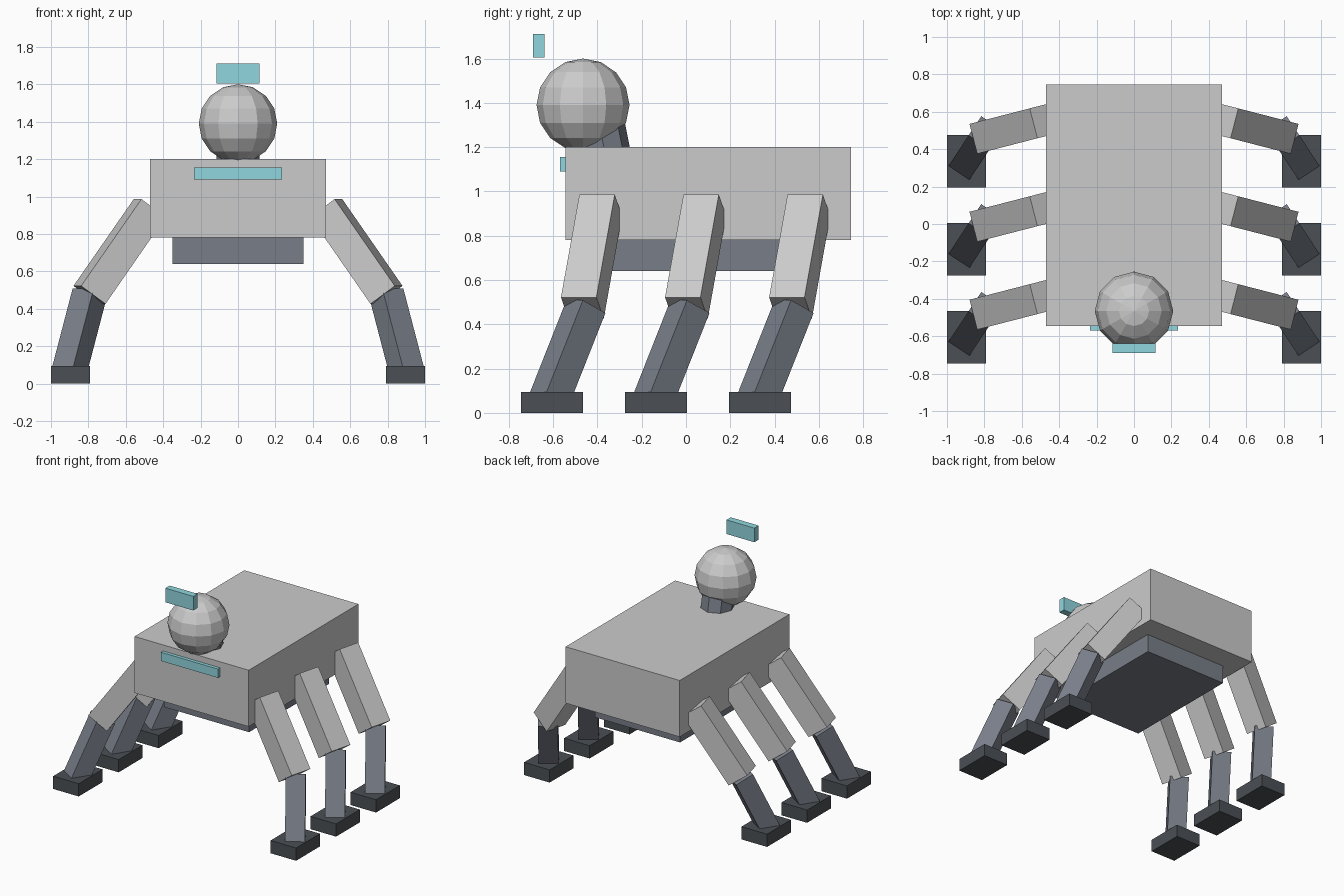
import bpy, math
from mathutils import Matrix, Vector

if "Cube" in bpy.data.objects:
    bpy.data.objects.remove(bpy.data.objects["Cube"])


def material(name, rgb):
    m = bpy.data.materials.new(name)
    m.diffuse_color = (*rgb, 1)
    m.use_nodes = True
    m.node_tree.nodes["Principled BSDF"].inputs["Base Color"].default_value = m.diffuse_color
    return m


teal = material("teal_glow", (0.28, 0.68, 0.74))
slate = material("slate_grey", (0.19, 0.21, 0.25))
dark = material("dark_grey", (0.07, 0.08, 0.09))


def finish(name, mat=None):
    ob = bpy.context.object
    ob.name = name
    if mat:
        ob.data.materials.append(mat)
    return ob


def box(name, lo, hi, mat=None):
    lo, hi = Vector(lo), Vector(hi)
    bpy.ops.mesh.primitive_cube_add(size=1)
    ob = finish(name, mat)
    ob.data.transform(Matrix.Diagonal((*(hi - lo), 1)))
    ob.location = (lo + hi) / 2
    return ob


def along(a, b):
    """Frame with z running from a to b and a level x axis."""
    z = (b - a).normalized()
    x = Vector((0, 0, 1)).cross(z).normalized()
    rot = Matrix((x, z.cross(x), z)).transposed().to_4x4()
    return Matrix.Translation((a + b) / 2) @ rot


def limb(name, a, b, width, mat=None):
    a, b = Vector(a), Vector(b)
    bpy.ops.mesh.primitive_cube_add(size=1)
    ob = finish(name, mat)
    ob.data.transform(Matrix.Diagonal((width, width, (b - a).length, 1)))
    ob.matrix_world = along(a, b)
    return ob


# Body and belly plate
box("body", (-0.47, -0.545, 0.78), (0.47, 0.745, 1.2))
box("belly_plate", (-0.35, -0.37, 0.64), (0.35, 0.57, 0.80), slate)

# Tilted neck and faceted head
n0, n1 = Vector((0, -0.355, 1.12)), Vector((0, -0.411, 1.40))
bpy.ops.mesh.primitive_cylinder_add(vertices=8, radius=0.115, depth=(n1 - n0).length)
finish("neck", slate).matrix_world = along(n0, n1)
bpy.ops.mesh.primitive_uv_sphere_add(segments=12, ring_count=8, radius=0.21,
                                     location=(0, -0.465, 1.39))
finish("head")

# Floating visor and chest light strip
box("visor", (-0.115, -0.69, 1.605), (0.115, -0.64, 1.71), teal)
box("chest_light", (-0.235, -0.57, 1.09), (0.235, -0.52, 1.155), teal)

# Three pairs of legs
for row, y in (("front", -0.605), ("middle", -0.135), ("rear", 0.335)):
    for side, s in (("left", -1), ("right", 1)):
        tag = f"{row}_{side}_"
        limb(tag + "thigh", (s * 0.472, y + 0.22, 0.938),
             (s * 0.794, y + 0.137, 0.474), 0.165)
        limb(tag + "shin", (s * 0.794, y + 0.153, 0.48),
             (s * 0.905, y - 0.015, 0.055), 0.135, slate)
        x0, x1 = sorted((s * 0.79, s * 1.0))
        box(tag + "foot", (x0, y - 0.14, 0), (x1, y + 0.14, 0.095), dark)
